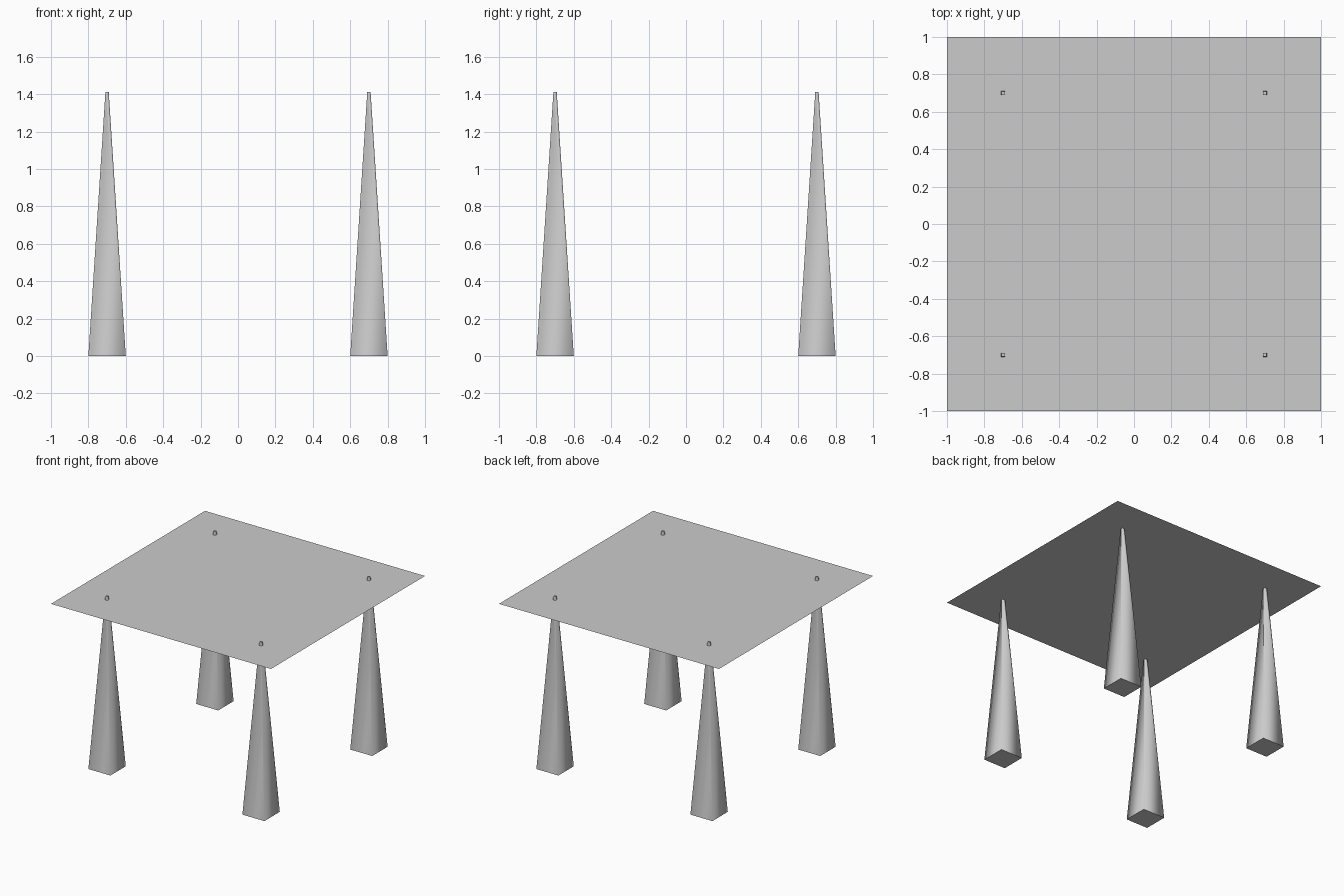
import bpy
from math import pi, sqrt

if "Cube" in bpy.data.objects:
    bpy.data.objects.remove(bpy.data.objects["Cube"])

TOP_Z = 1.38      # height of the thin table top
LEG_H = 1.41      # leg tips poke slightly through the top
BASE, TIP = 0.1, 0.009   # half widths of the leg


def leg(name, x, y):
    # tapered square leg, smooth round the sides with crisp ends
    bpy.ops.mesh.primitive_cone_add(vertices=4, radius1=BASE * sqrt(2), radius2=TIP * sqrt(2),
                                    depth=LEG_H, location=(x, y, LEG_H / 2),
                                    rotation=(0, 0, pi / 4))
    ob = bpy.context.object
    ob.name = name
    bpy.ops.object.transform_apply(location=False, rotation=True, scale=False)
    me = ob.data
    for p in me.polygons:
        p.use_smooth = abs(p.normal.z) < 0.5
    for e in me.edges:
        a, b = (me.vertices[i].co.z for i in e.vertices)
        e.use_edge_sharp = abs(a - b) < 0.01


# table top: a single flat sheet
bpy.ops.mesh.primitive_plane_add(size=2, location=(0, 0, TOP_Z))
bpy.context.object.name = "table_top"

# four legs
for sy, depth in ((-1, "front"), (1, "back")):
    for sx, side in ((-1, "left"), (1, "right")):
        leg(f"{depth}_{side}_leg", 0.7 * sx, 0.7 * sy)
